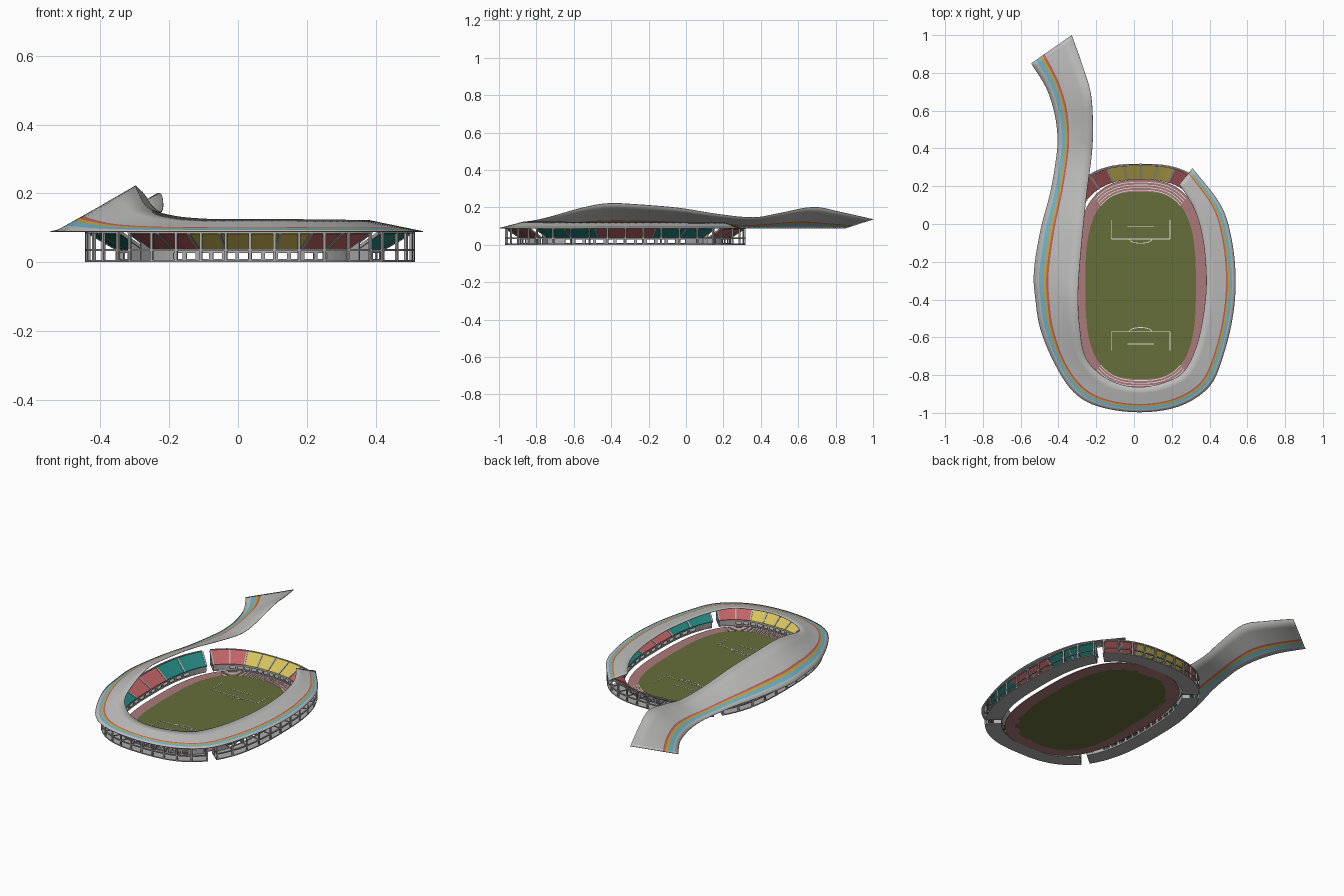
import bpy, bmesh, math
from mathutils import Vector

if "Cube" in bpy.data.objects:
    bpy.data.objects.remove(bpy.data.objects["Cube"])

CX, CY = 0.035, -0.325          # stadium centre
rad = math.radians


def colour(name, r, g, b):
    lin = lambda c: ((c / 255 + 0.055) / 1.055) ** 2.4 if c > 10 else c / 3294
    m = bpy.data.materials.new(name)
    m.diffuse_color = (lin(r), lin(g), lin(b), 1)
    m.use_nodes = True
    m.node_tree.nodes["Principled BSDF"].inputs["Base Color"].default_value = m.diffuse_color
    return m


ROOF = colour("roof grey", 190, 191, 189)
FRAME = colour("frame grey", 172, 173, 172)
WHITE = colour("line white", 235, 235, 232)
GREEN = colour("grass green", 102, 111, 58)
TRACK = colour("track pink", 172, 122, 124)
RED = colour("seat red", 192, 100, 102)
YELLOW = colour("seat yellow", 214, 194, 90)
TEAL = colour("seat teal", 36, 136, 130)
BLUE = colour("stripe blue", 112, 182, 208)
GOLD = colour("stripe gold", 205, 168, 60)


def finish(name, bm, *mats):
    bmesh.ops.recalc_face_normals(bm, faces=bm.faces)
    me = bpy.data.meshes.new(name)
    bm.to_mesh(me)
    bm.free()
    ob = bpy.data.objects.new(name, me)
    bpy.context.collection.objects.link(ob)
    for m in mats:
        me.materials.append(m)
    return ob


def oval(a, b, z, deg, n=2.7):
    """Point on a rounded oval with half sizes a, b."""
    c, s = math.cos(rad(deg)), math.sin(rad(deg))
    k = (abs(c) ** n + abs(s) ** n) ** (-1 / n)
    return Vector((CX + a * k * c, CY + b * k * s, z))


def sweep(bm, section, t0, t1, steps, mat=0):
    """Sweep a closed (a, b, z) section around the oval."""
    full = abs(t1 - t0 - 360) < 1e-6
    rings = [[bm.verts.new(oval(*p, t0 + (t1 - t0) * i / steps)) for p in section]
             for i in range(steps if full else steps + 1)]
    n = len(section)
    for i in range(steps):
        r, q = rings[i], rings[(i + 1) % len(rings)]
        for j in range(n):
            k = (j + 1) % n
            bm.faces.new((r[j], r[k], q[k], q[j])).material_index = mat
    if not full:
        for r in (rings[0], rings[-1]):
            bm.faces.new(r).material_index = mat


def box_section(a, b, w, z0, z1):
    return [(a, b, z0), (a + w, b + w, z0), (a + w, b + w, z1), (a, b, z1)]


def beam(bm, p, q, w, h):
    """Square bar from p to q."""
    p, q = Vector(p), Vector(q)
    d = (q - p).normalized()
    ref = Vector((0, 0, 1)) if abs(d.z) < 0.95 else Vector((p.x - CX, p.y - CY, 0))
    side = d.cross(ref).normalized()
    up = side.cross(d)
    ends = [[bm.verts.new(e + side * w / 2 * x + up * h / 2 * y)
             for x, y in ((-1, -1), (1, -1), (1, 1), (-1, 1))] for e in (p, q)]
    for j in range(4):
        k = (j + 1) % 4
        bm.faces.new((ends[0][j], ends[0][k], ends[1][k], ends[1][j]))
    for e in ends:
        bm.faces.new(e)


# Grass field
bm = bmesh.new()
low, top = [[bm.verts.new(oval(0.2925, 0.495, z, i * 5, 3)) for i in range(72)] for z in (0, 0.005)]
bm.faces.new(low)
bm.faces.new(top)
for i in range(72):
    k = (i + 1) % 72
    bm.faces.new((low[i], low[k], top[k], top[i]))
finish("field", bm, GREEN)

# Running track and its lane lines on the curved ends
bm = bmesh.new()
sweep(bm, [(0.285, 0.485, 0), (0.355, 0.56, 0), (0.355, 0.56, 0.004), (0.285, 0.485, 0.004)], 0, 360, 96)
finish("running_track", bm, TRACK)
bm = bmesh.new()
for j in range(4):
    a, b = 0.300 + 0.013 * j, 0.502 + 0.014 * j
    for t in (50, 230):
        sweep(bm, box_section(a, b, 0.0035, 0.0035, 0.0055), t, t + 80, 30)
finish("lane_lines", bm, WHITE)

# Pitch markings at both ends
bm = bmesh.new()
for s in (-1, 1):
    def mark(x0, y0, x1, y1):
        beam(bm, (CX + x0, CY + s * y0, 0.0055), (CX + x1, CY + s * y1, 0.0055), 0.004, 0.0015)
    mark(-0.155, 0.245, 0.155, 0.245)
    mark(-0.07, 0.31, 0.07, 0.31)
    for x in (-0.155, 0.155):
        mark(x, 0.245, x, 0.345)
    arc = [(0.06 * math.cos(rad(a)), 0.245 - 0.022 * math.sin(rad(a))) for a in range(0, 181, 20)]
    for p, q in zip(arc, arc[1:]):
        mark(*p, *q)
finish("pitch_lines", bm, WHITE)

# Four stands, separated by gaps at the corners
GAP = 2.2
for name, mid, cols in (("east", 0, "TTRRTT"), ("north", 90, "RRYYYYRR"),
                        ("west", 180, "TTRRTT"), ("south", 270, "RRYYYYRR")):
    t0, t1 = mid - 45 + GAP, mid + 45 - GAP
    n = len(cols)
    cut = [t0 + (t1 - t0) * i / n for i in range(n + 1)]
    # sloping seat blocks
    bm = bmesh.new()
    for i, c in enumerate(cols):
        sweep(bm, [(0.385, 0.56, 0.034), (0.468, 0.635, 0.082), (0.468, 0.635, 0.087), (0.385, 0.56, 0.039)],
              cut[i], cut[i + 1], 4, "RYT".index(c))
    finish(name + "_seats", bm, RED, YELLOW, TEAL)
    # aisles between the blocks
    bm = bmesh.new()
    for t in cut:
        beam(bm, oval(0.385, 0.56, 0.037, t), oval(0.468, 0.635, 0.085, t), 0.009, 0.009)
    finish(name + "_aisles", bm, FRAME)
    # floor slab and inner wall with window openings
    bm = bmesh.new()
    sweep(bm, [(0.387, 0.56, 0), (0.478, 0.643, 0), (0.478, 0.643, 0.006), (0.387, 0.56, 0.006)], t0, t1, 24)
    sweep(bm, box_section(0.387, 0.562, 0.004, 0.006, 0.010), t0, t1, 24)
    sweep(bm, box_section(0.387, 0.562, 0.004, 0.027, 0.036), t0, t1, 24)
    for i in range(13):
        t = t0 + 10 + (t1 - t0 - 20) * i / 12
        sweep(bm, box_section(0.387, 0.562, 0.004, 0.010, 0.027), t - 0.8, t + 0.8, 1)
    for a, b in ((t0, t0 + 10), (t1 - 10, t1)):
        sweep(bm, box_section(0.387, 0.562, 0.004, 0.010, 0.027), a, b, 4)
    # end walls under the seating
    for a in (t0, t1 - 0.5):
        sweep(bm, [(0.387, 0.562, 0.006), (0.43, 0.60, 0.006), (0.43, 0.60, 0.058), (0.387, 0.562, 0.035)],
              a, a + 0.5, 1)
    finish(name + "_concourse", bm, FRAME)
    # open facade: columns and ring beams
    bm = bmesh.new()
    for i in range(11):
        t = t0 + 0.5 + (t1 - t0 - 1) * i / 10
        beam(bm, oval(0.475, 0.64, 0, t), oval(0.475, 0.64, 0.09, t), 0.008, 0.008)
        beam(bm, oval(0.475, 0.64, 0.035, t), oval(0.39, 0.565, 0.035, t), 0.005, 0.005)
    for z in (0.032, 0.083):
        sweep(bm, box_section(0.472, 0.637, 0.007, z, z + 0.006), t0, t1, 24)
    finish(name + "_facade", bm, FRAME)

# Ribbon roof: outer x, y, inner x, y, inner height
ST = [(-.545, .85, -.33, 1.0, .137), (-.465, .72, -.27, .83, .175), (-.42, .58, -.228, .68, .202),
      (-.405, .45, -.218, .50, .17), (-.415, .33, -.225, .36, .147), (-.445, .16, -.25, .17, .165),
      (-.495, -.03, -.272, -.04, .198), (-.53, -.25, -.293, -.28, .218), (-.522, -.40, -.297, -.42, .222),
      (-.495, -.56, -.288, -.55, .20), (-.42, -.74, -.26, -.70, .158), (-.32, -.89, -.185, -.79, .135),
      (-.185, -.967, -.085, -.845, .126), (.03, -.997, .03, -.864, .125), (.24, -.965, .16, -.84, .125),
      (.40, -.86, .265, -.78, .124), (.475, -.69, .335, -.635, .123), (.525, -.48, .372, -.45, .122),
      (.538, -.28, .383, -.28, .122), (.517, -.08, .365, -.08, .121), (.46, .10, .32, .08, .12),
      (.31, .295, .24, .21, .118)]
CUTS = [0, .12, .22, .28, .33, .5, .75, 1]     # stripe edges across the width
MATS = [0, 1, 2, 3, 0, 0, 0]


def spline(i, f):
    p = [ST[min(max(i + k, 0), len(ST) - 1)] for k in (-1, 0, 1, 2)]
    return [0.5 * (2 * b + (c - a) * f + (2 * a - 5 * b + 4 * c - d) * f * f + (3 * b - a - 3 * c + d) * f ** 3)
            for a, b, c, d in zip(*p)]


bm = bmesh.new()
rows = []
for s in range((len(ST) - 1) * 5 + 1):
    i = min(s // 5, len(ST) - 2)
    ox, oy, ix, iy, iz = spline(i, s / 5 - i)
    o, n = Vector((ox, oy, 0.09)), Vector((ix, iy, iz))
    rows.append([bm.verts.new(o.lerp(n, c)) for c in CUTS])
for r, q in zip(rows, rows[1:]):
    for j, m in enumerate(MATS):
        f = bm.faces.new((r[j], q[j], q[j + 1], r[j + 1]))
        f.material_index = m
        f.smooth = True
roof = finish("ribbon_roof", bm, ROOF, BLUE, GOLD, RED)
if sum(p.normal.z for p in roof.data.polygons) < 0:
    roof.data.flip_normals()
mod = roof.modifiers.new("thickness", "SOLIDIFY")
mod.thickness = 0.003
mod.offset = -1
bpy.context.view_layer.objects.active = roof
roof.select_set(True)
bpy.ops.object.shade_smooth_by_angle(angle=rad(35))
